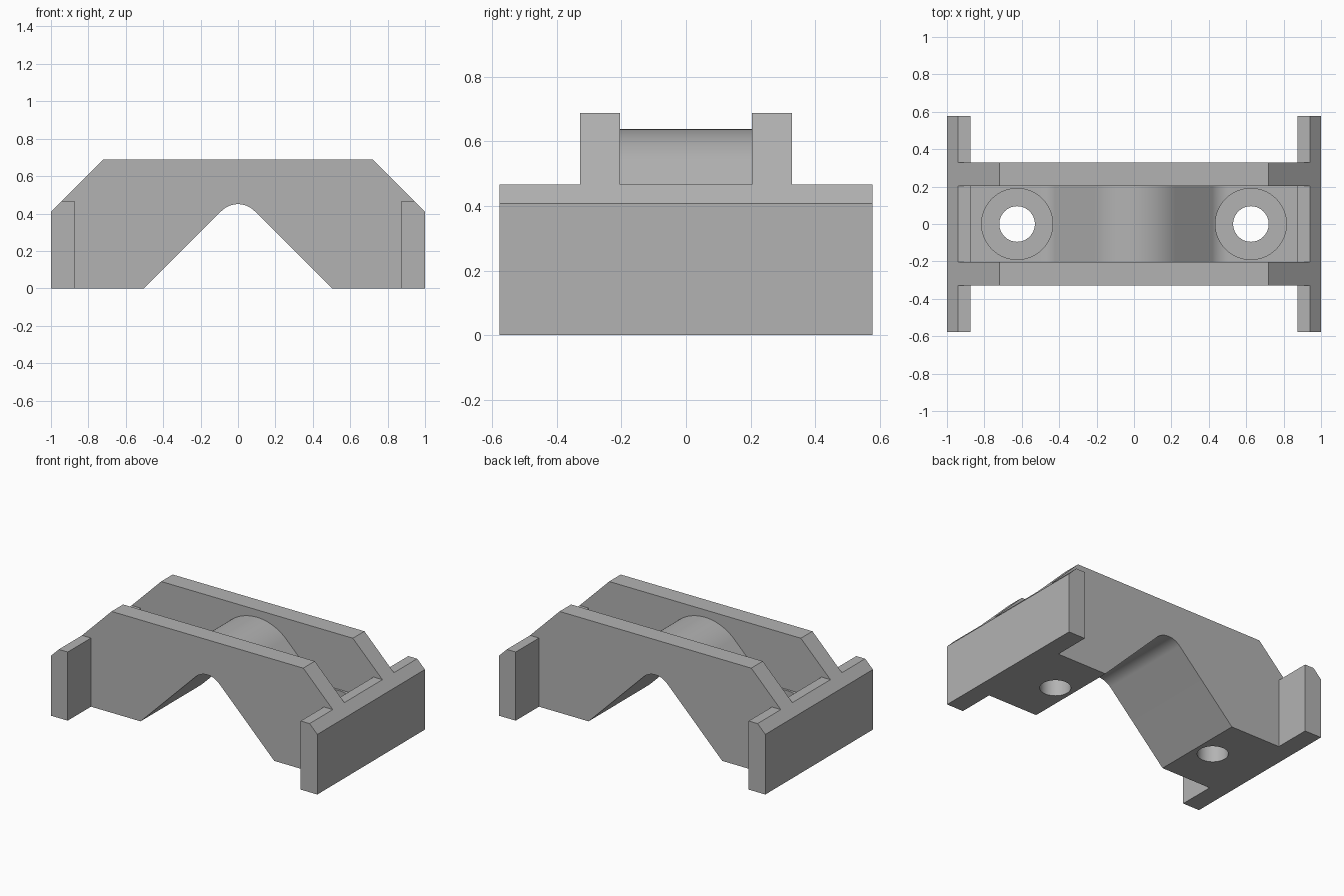
import bpy, bmesh, math

cube = bpy.data.objects.get("Cube")
if cube:
    bpy.data.objects.remove(cube, do_unlink=True)

grey = bpy.data.materials.new("plain grey")
grey.use_nodes = True
colour = (0.45, 0.45, 0.45, 1)
grey.diffuse_color = colour
grey.node_tree.nodes["Principled BSDF"].inputs["Base Color"].default_value = colour


def finish(name, bm):
    bmesh.ops.recalc_face_normals(bm, faces=bm.faces)
    mesh = bpy.data.meshes.new(name)
    bm.to_mesh(mesh)
    bm.free()
    mesh.materials.append(grey)
    obj = bpy.data.objects.new(name, mesh)
    bpy.context.collection.objects.link(obj)
    return obj


def prism(name, profile, half):
    """Extrude an x-z profile symmetrically along y."""
    bm = bmesh.new()
    face = bm.faces.new([bm.verts.new((x, -half, z)) for x, z in profile])
    out = bmesh.ops.extrude_face_region(bm, geom=[face])
    moved = [g for g in out["geom"] if isinstance(g, bmesh.types.BMVert)]
    bmesh.ops.translate(bm, verts=moved, vec=(0, 2 * half, 0))
    return finish(name, bm)


def cylinder(name, x, radius, low, high):
    bpy.ops.mesh.primitive_cylinder_add(
        vertices=64, radius=radius, depth=high - low, location=(x, 0, (low + high) / 2))
    obj = bpy.context.object
    obj.name = name
    obj.data.materials.append(grey)
    return obj


def arc(cx, cz, r, start, end, steps=24):
    angles = [math.radians(start + (end - start) * i / steps) for i in range(steps + 1)]
    return [(cx + r * math.cos(a), cz + r * math.sin(a)) for a in angles]


def combine(target, tool, operation):
    mod = target.modifiers.new(operation.title(), "BOOLEAN")
    mod.operation, mod.solver, mod.object = operation, "EXACT", tool
    bpy.context.view_layer.objects.active = target
    bpy.ops.object.modifier_apply(modifier=mod.name)
    bpy.data.objects.remove(tool, do_unlink=True)


# Main body with chamfered ends and rounded arch underneath
arch_z, fillet, floor = 0.325, 0.125, 0.3125
shoulder = [(1, 0), (1, 0.408), (0.72, 0.688)]
body_outline = shoulder + [(-x, z) for x, z in reversed(shoulder)]
body_outline += [(-0.502, 0)] + arc(0, arch_z, fillet, 135, 45) + [(0.502, 0)]
bracket = prism("bridge_bracket", body_outline, 0.328)

# Central channel following the arch, filleted into the floor
outer = 0.3125
fillet_x = (outer + fillet) * math.sqrt(2) + arch_z - floor - fillet
right = arc(0, arch_z, outer, 90, 45) + arc(fillet_x, floor + fillet, fillet, -135, -90)
right += [(1.1, floor), (1.1, 1)]
channel = right + [(-x, z) for x, z in reversed(right[1:])]
combine(bracket, prism("channel_cutter", channel, 0.204), "DIFFERENCE")

# Wide end plates, then counterbored bolt holes
for side in (1, -1):
    plate = [(0.875, 0), (1, 0), (1, 0.408), (0.942, 0.466), (0.875, 0.466)]
    combine(bracket, prism("end_plate", [(side * x, z) for x, z in plate], 0.577), "UNION")
    combine(bracket, cylinder("counterbore", side * 0.625, 0.19, 0.1875, 0.9), "DIFFERENCE")
    combine(bracket, cylinder("bolt_hole", side * 0.625, 0.095, -0.2, 0.9), "DIFFERENCE")

bpy.ops.object.select_all(action="DESELECT")
bracket.select_set(True)
bpy.context.view_layer.objects.active = bracket
bpy.ops.object.shade_smooth_by_angle(angle=math.radians(30))
